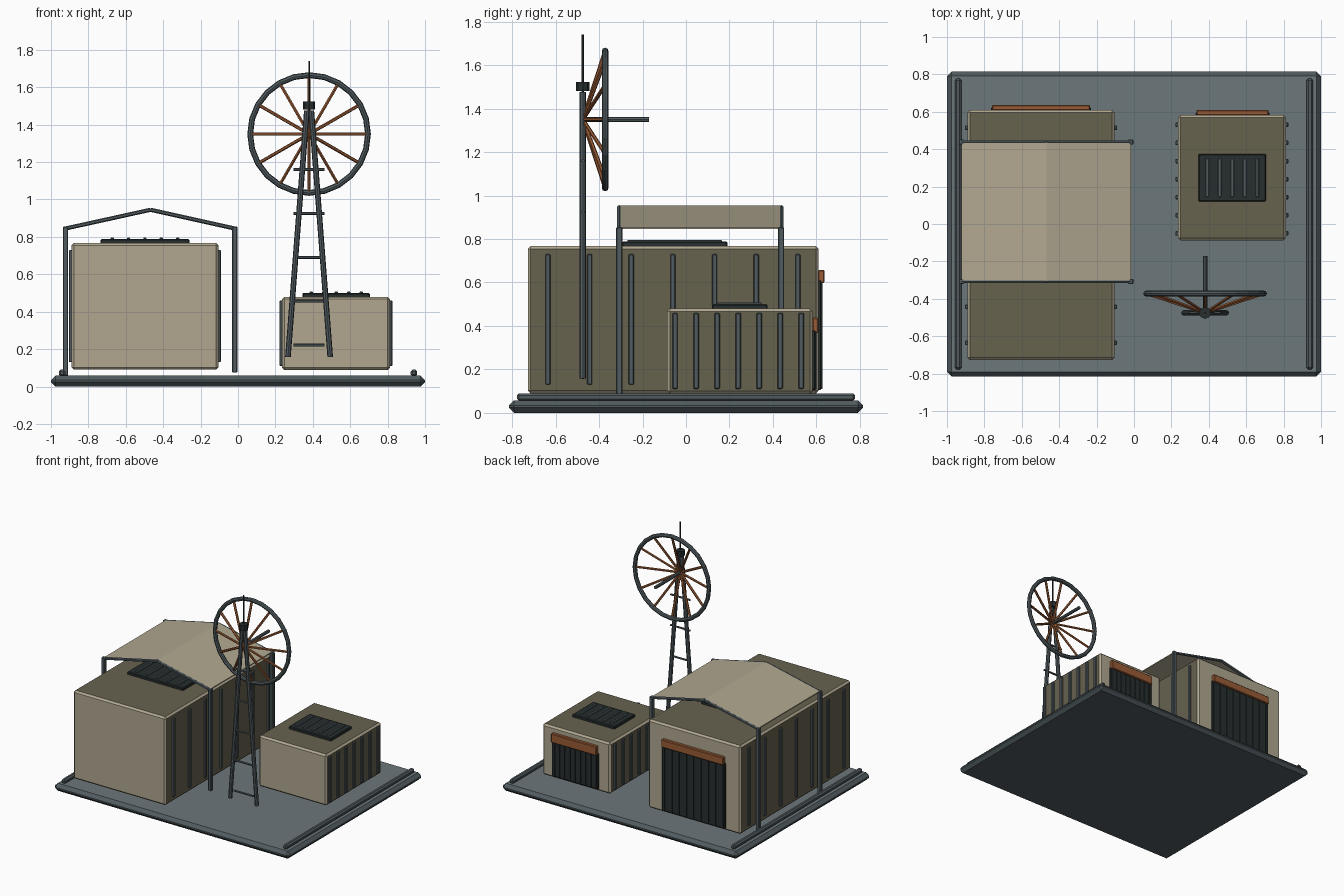
import bpy, bmesh, math
from mathutils import Vector, Matrix

old = bpy.data.objects.get("Cube")
if old:
    bpy.data.objects.remove(old, do_unlink=True)


def material(name, r, g, b):
    m = bpy.data.materials.new(name)
    m.use_nodes = True
    m.diffuse_color = (r, g, b, 1)
    m.node_tree.nodes["Principled BSDF"].inputs["Base Color"].default_value = (r, g, b, 1)
    return m


TAN = material("tan panel", 0.44, 0.39, 0.28)
OLIVE = material("olive cladding", 0.135, 0.122, 0.078)
SLATE = material("slate ground", 0.150, 0.184, 0.195)
STEEL = material("steel", 0.082, 0.105, 0.115)
DARK = material("dark metal", 0.020, 0.027, 0.027)
RUST = material("rust orange", 0.32, 0.105, 0.035)


def finish(name, bm, *mats):
    bmesh.ops.recalc_face_normals(bm, faces=bm.faces)
    me = bpy.data.meshes.new(name)
    bm.to_mesh(me)
    bm.free()
    for m in mats:
        me.materials.append(m)
    ob = bpy.data.objects.new(name, me)
    bpy.context.collection.objects.link(ob)
    return ob


def box(name, xs, ys, zs, mat, bevel=0.0, accent=None, rule=None):
    """Bevelled box from ranges; faces whose normal meets the rule get the accent."""
    bm = bmesh.new()
    bmesh.ops.create_cube(bm, size=1)
    for v in bm.verts:
        v.co = Vector([r[0] + (c + 0.5) * (r[1] - r[0]) for c, r in zip(v.co, (xs, ys, zs))])
    if bevel:
        bmesh.ops.bevel(bm, geom=bm.edges[:], offset=bevel, segments=1, affect='EDGES')
    if accent:
        bm.normal_update()
        for f in bm.faces:
            f.material_index = int(rule(f.normal))
        return finish(name, bm, mat, accent)
    return finish(name, bm, mat)


def rod(name, a, b, radius, mat, sides=8):
    a, b = Vector(a), Vector(b)
    d = b - a
    bm = bmesh.new()
    place = Matrix.Translation((a + b) / 2) @ d.to_track_quat('Z', 'Y').to_matrix().to_4x4()
    bmesh.ops.create_cone(bm, cap_ends=True, segments=sides, radius1=radius, radius2=radius,
                          depth=d.length, matrix=place)
    return finish(name, bm, mat)


def spread(lo, hi, n):
    return [lo + (hi - lo) * i / (n - 1) for i in range(n)]


# Ground slab with side rails
box("ground_slab", (-1, 1), (-0.815, 0.815), (0, 0.058), STEEL, 0.024,
    SLATE, lambda n: n.z > 0.9)
for side, sx in (("right", -1), ("left", 1)):
    x = 0.94 * sx
    box(side + "_rail", (x - 0.018, x + 0.018), (-0.778, 0.778), (0.055, 0.09), STEEL, 0.01)


def building(name, xs, ys, top, ribs, rib_z, vent_x, vent_y, door_x, door_top, lintel_top):
    # Body with cladding on the roof and long sides
    box(name + "_body", xs, ys, (0.09 if top > 0.5 else 0.088, top), TAN, 0.013,
        OLIVE, lambda n: n.z > 0.9 or abs(n.x) > 0.9)
    # Side ribs
    for y in ribs:
        for side, x in (("right", xs[0]), ("left", xs[1])):
            box(f"{name}_{side}_rib", (x - 0.014, x + 0.014), (y - 0.012, y + 0.012),
                rib_z, STEEL, 0.004)
    # Roof vent with slats
    box(name + "_vent", vent_x, vent_y, (top - 0.005, top + 0.02), DARK, 0.005)
    step = (vent_x[1] - vent_x[0]) * 0.13
    for x in spread(vent_x[0] + step, vent_x[1] - step, 5):
        box(name + "_vent_slat", (x - 0.009, x + 0.009), (vent_y[0] + 0.025, vent_y[1] - 0.025),
            (top + 0.01, top + 0.028), STEEL, 0.003)
    # Rear shutter door and lintel
    back = ys[1]
    box(name + "_door", door_x, (back - 0.005, back + 0.012), (0.105, door_top), DARK, 0.004)
    for x in spread(door_x[0] + 0.02, door_x[1] - 0.02, 9):
        box(name + "_door_rib", (x - 0.008, x + 0.008), (back, back + 0.018),
            (0.11, door_top), DARK)
    box(name + "_lintel", (door_x[0] + 0.005, door_x[1] - 0.005), (back - 0.002, back + 0.027),
        (door_top - 0.012, lintel_top), RUST, 0.005)


building("large_shed", (-0.89, -0.105), (-0.728, 0.61), 0.768,
         spread(-0.635, 0.515, 7), (0.13, 0.73),
         (-0.735, -0.26), (-0.295, 0.19), (-0.765, -0.23), 0.61, 0.658)
building("small_shed", (0.235, 0.812), (-0.087, 0.583), 0.48,
         spread(-0.05, 0.53, 7), (0.11, 0.46),
         (0.345, 0.705), (0.12, 0.375), (0.33, 0.725), 0.38, 0.438)

# Canopy: two portal frames carrying a gabled sheet
X0, XM, X1, EAVE, RIDGE = -0.922, -0.468, -0.017, 0.845, 0.945
for end, y in (("front", -0.307), ("back", 0.438)):
    for side, x in (("right", X0), ("left", X1)):
        box(f"canopy_{end}_{side}_post", (x - 0.014, x + 0.014), (y - 0.014, y + 0.014),
            (0.057 if x < -0.5 else 0.075, EAVE + 0.01), STEEL, 0.004)
        rod(f"canopy_{end}_{side}_rafter", (x, y, EAVE), (XM, y, RIDGE), 0.011, STEEL, 6)
bm = bmesh.new()
profile = [(X0, EAVE), (XM, RIDGE), (X1, EAVE), (X1, EAVE + 0.008),
           (XM, RIDGE + 0.008), (X0, EAVE + 0.008)]
face = bm.faces.new([bm.verts.new((x, -0.307, z)) for x, z in profile])
ext = bmesh.ops.extrude_face_region(bm, geom=[face], use_keep_orig=True)
bmesh.ops.translate(bm, vec=(0, 0.745, 0),
                    verts=[g for g in ext["geom"] if isinstance(g, bmesh.types.BMVert)])
finish("canopy_sheet", bm, TAN)

# Tower: two leaning legs with rungs
CX, TY, HUB = 0.38, -0.475, 1.35
for side, s in (("right", -1), ("left", 1)):
    rod(f"tower_{side}_leg", (CX + 0.113 * s, TY, 0.158), (CX + 0.012 * s, TY, 1.475),
        0.015, STEEL)
for z in spread(0.222, 1.16, 5):
    rod("tower_rung", (CX - 0.082, TY, z), (CX + 0.082, TY, z), 0.008, STEEL, 6)

# Mast and its collar
rod("mast", (CX, TY, 1.46), (CX, TY, 1.74), 0.005, DARK, 6)
rod("mast_collar", (CX, TY, 1.482), (CX, TY, 1.523), 0.032, DARK)

# Wheel: rim, angled spokes and axle
RIM_Y, R, TUBE, SEG = -0.372, 0.315, 0.0155, 24
bm = bmesh.new()
rings = []
for i in range(SEG):
    a = math.tau * i / SEG
    ring = []
    for j in range(8):
        b = math.tau * j / 8
        r = R + TUBE * math.cos(b)
        ring.append(bm.verts.new((CX + r * math.cos(a), RIM_Y + TUBE * math.sin(b),
                                  HUB + r * math.sin(a))))
    rings.append(ring)
for i in range(SEG):
    p, q = rings[i], rings[(i + 1) % SEG]
    for j in range(8):
        k = (j + 1) % 8
        bm.faces.new((p[j], p[k], q[k], q[j]))
finish("wheel_rim", bm, STEEL)
for i in range(12):
    a = math.tau * i / 12
    rod("wheel_spoke", (CX, TY, HUB),
        (CX + R * math.cos(a), RIM_Y, HUB + R * math.sin(a)), 0.009, RUST, 6)
rod("wheel_axle", (CX, TY, HUB), (CX, -0.17, HUB), 0.012, STEEL)
